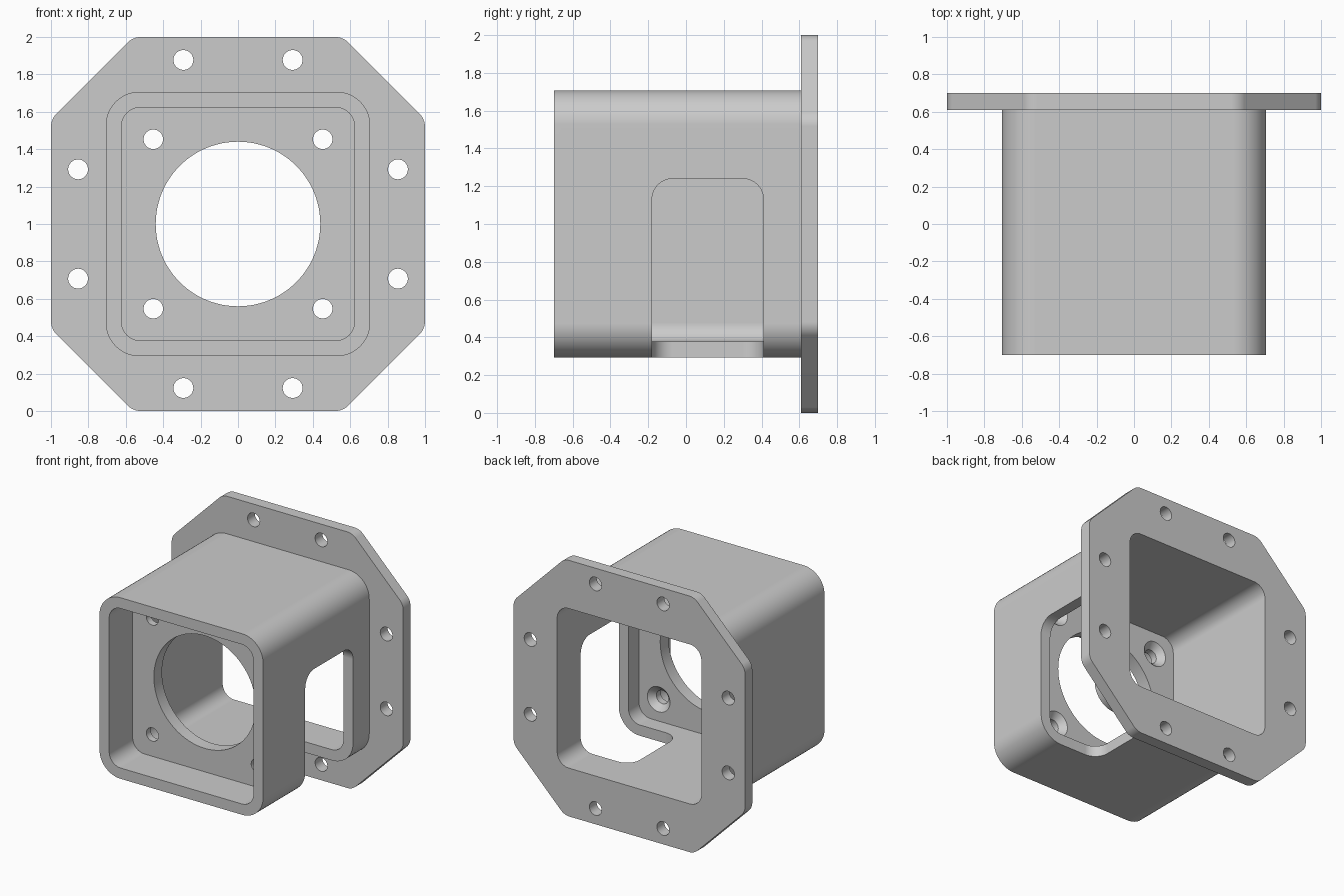
import bpy, bmesh, math
from mathutils import Vector

if "Cube" in bpy.data.objects:
    bpy.data.objects.remove(bpy.data.objects["Cube"])

MID = 1.0            # height of the centre axis
BACK, FRONT = 0.70, -0.70
FLANGE_Y = 0.61
PLATE_FRONT, PLATE_BACK = -0.41, -0.31
HALF, WALL = 0.707, 0.084
INNER = HALF - WALL

grey = bpy.data.materials.new("plain grey")
grey.use_nodes = True
colour = (0.6, 0.6, 0.6, 1)
grey.diffuse_color = colour
grey.node_tree.nodes["Principled BSDF"].inputs["Base Color"].default_value = colour


def rounded(corners, radius, steps=12):
    """Round every corner of a convex counter-clockwise outline."""
    out = []
    n = len(corners)
    for i in range(n):
        p = Vector(corners[i])
        a = (Vector(corners[i - 1]) - p).normalized()
        b = (Vector(corners[(i + 1) % n]) - p).normalized()
        half = a.angle(b) / 2
        centre = p + (a + b).normalized() * radius / math.sin(half)
        start = p + a * radius / math.tan(half) - centre
        turn = math.pi - 2 * half
        for k in range(steps + 1):
            t = turn * k / steps
            c, s = math.cos(t), math.sin(t)
            out.append(centre + Vector((start.x * c - start.y * s,
                                        start.x * s + start.y * c)))
    return out


def box(u0, v0, u1, v1):
    return [(u0, v0), (u1, v0), (u1, v1), (u0, v1)]


def square(half, radius):
    return rounded(box(-half, MID - half, half, MID + half), radius)


def circle(x, z, r, n=48):
    return [Vector((x + r * math.cos(i * math.tau / n),
                    MID + z + r * math.sin(i * math.tau / n))) for i in range(n)]


def loft(name, low, high, d0, d1, axis="y"):
    """Solid between two matching outlines placed at d0 and d1 on an axis."""
    place = {"x": lambda p, d: (d, p.x, p.y),
             "y": lambda p, d: (p.x, d, p.y),
             "z": lambda p, d: (p.x, p.y, d)}[axis]
    bm = bmesh.new()
    a = [bm.verts.new(place(p, d0)) for p in low]
    b = [bm.verts.new(place(p, d1)) for p in high]
    bm.faces.new(a)
    bm.faces.new(b)
    for i in range(len(a)):
        j = (i + 1) % len(a)
        bm.faces.new((a[i], a[j], b[j], b[i]))
    bmesh.ops.recalc_face_normals(bm, faces=bm.faces)
    mesh = bpy.data.meshes.new(name)
    bm.to_mesh(mesh)
    bm.free()
    mesh.materials.append(grey)
    ob = bpy.data.objects.new(name, mesh)
    bpy.context.collection.objects.link(ob)
    return ob


def prism(name, outline, d0, d1, axis="y"):
    return loft(name, outline, outline, d0, d1, axis)


def combine(target, tool, operation):
    """Apply a boolean and discard the tool."""
    tool.hide_render = True
    bpy.context.view_layer.objects.active = target
    mod = target.modifiers.new("combine", "BOOLEAN")
    mod.operation, mod.object, mod.solver = operation, tool, "EXACT"
    bpy.ops.object.modifier_apply(modifier=mod.name)
    bpy.data.objects.remove(tool)


# Square housing joined to the eight-sided mounting flange
housing = prism("flanged_housing", square(HALF, 0.18), FRONT, 0.65)
k = 0.56
octagon = [(-k, -1), (k, -1), (1, -k), (1, k), (k, 1), (-k, 1), (-1, k), (-1, -k)]
octagon = rounded([(x, z + MID) for x, z in octagon], 0.1, 6)
combine(housing, prism("flange", octagon, FLANGE_Y, BACK), "UNION")

# Front recess and rear cavity, leaving a divider plate between them
cuts = [prism("front_recess", square(INNER, 0.1), -0.8, PLATE_FRONT),
        prism("rear_cavity", square(INNER, 0.1), PLATE_BACK, 0.8),
        prism("centre_bore", circle(0, 0, 0.44, 96), -0.5, -0.2)]

# Access slot through the left wall and around into the floor
cuts.append(prism("wall_slot", rounded(box(-0.18, 0.1, 0.41, 1.24), 0.11),
                  0.45, 0.8, "x"))
cuts.append(prism("floor_slot", rounded(box(0.19, -0.18, 1.1, 0.41), 0.11),
                  0.1, 0.44, "z"))

for sx in (-1, 1):
    for sz in (-1, 1):
        # Countersunk screw holes in the divider plate
        x, z = 0.453 * sx, 0.453 * sz
        cuts.append(prism("screw_hole", circle(x, z, 0.052), -0.5, -0.2))
        cuts.append(loft("countersink", circle(x, z, 0.052), circle(x, z, 0.108),
                         PLATE_BACK - 0.046, PLATE_BACK + 0.01))
        # Bolt holes around the flange
        for x, z in ((0.292, 0.877), (0.855, 0.292)):
            cuts.append(prism("bolt_hole", circle(x * sx, z * sz, 0.053), 0.5, 0.8))

for cut in cuts:
    combine(housing, cut, "DIFFERENCE")

# Smooth fillets with crisp edges
bpy.ops.object.select_all(action="DESELECT")
housing.select_set(True)
bpy.context.view_layer.objects.active = housing
bpy.ops.object.shade_smooth_by_angle(angle=math.radians(30))
weighted = housing.modifiers.new("even_shading", "WEIGHTED_NORMAL")
weighted.keep_sharp = True
